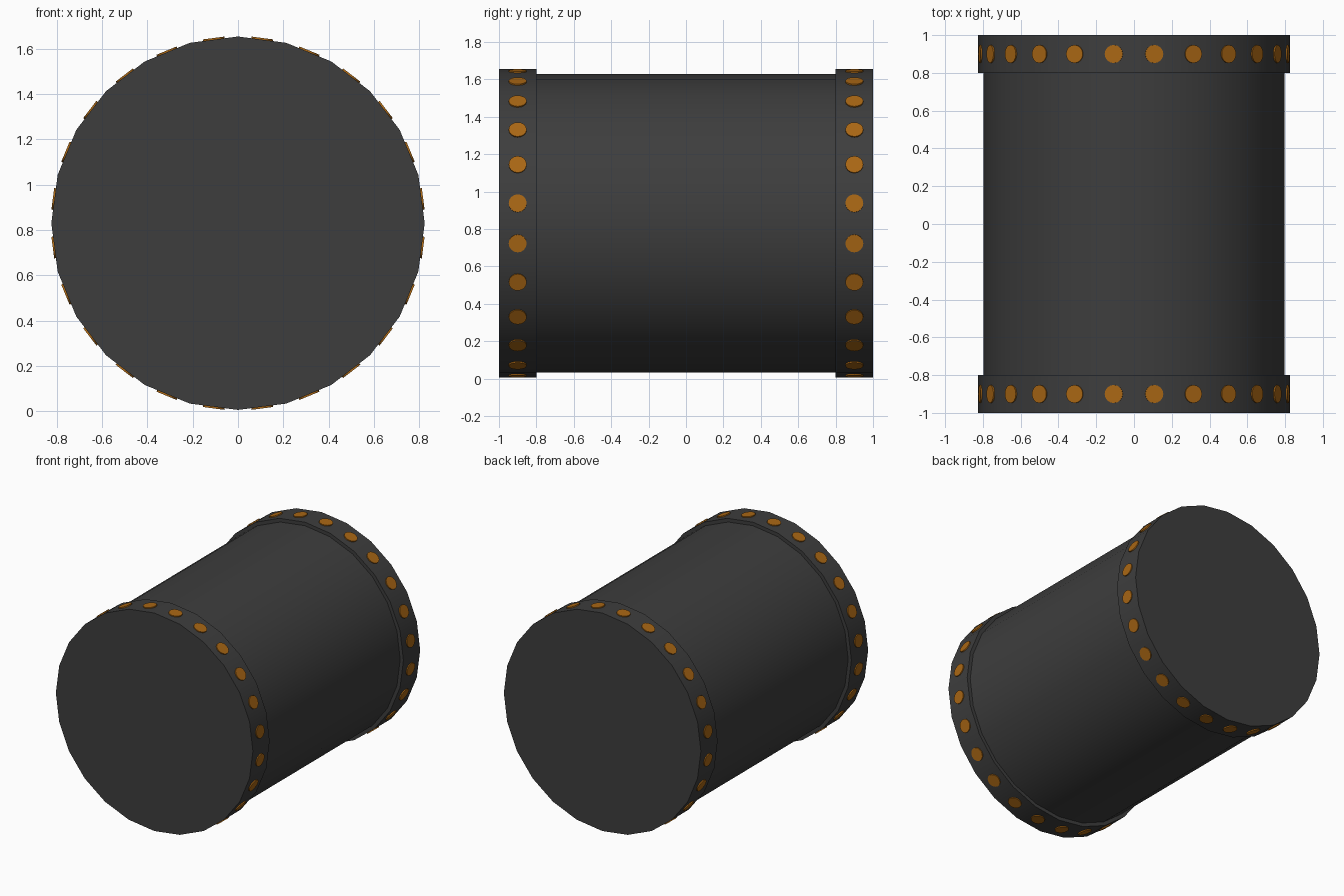
import bpy, math
from mathutils import Matrix, Vector

cube = bpy.data.objects.get("Cube")
if cube:
    bpy.data.objects.remove(cube, do_unlink=True)

CENTRE_Z = 0.83
SIDES = 24
STEP = 2 * math.pi / SIDES
FLANGE_R = 0.825


def make_material(name, rgb):
    mat = bpy.data.materials.new(name)
    mat.use_nodes = True
    colour = (*rgb, 1.0)
    mat.diffuse_color = colour
    bsdf = mat.node_tree.nodes["Principled BSDF"]
    bsdf.inputs["Base Color"].default_value = colour
    bsdf.inputs["Roughness"].default_value = 0.6
    return mat


dark_metal = make_material("dark metal", (0.047, 0.047, 0.047))
bronze = make_material("bronze", (0.40, 0.135, 0.007))


def cylinder(name, radius, depth, sides, matrix, mat):
    bpy.ops.mesh.primitive_cylinder_add(vertices=sides, radius=radius, depth=depth)
    obj = bpy.context.object
    obj.name = name
    obj.matrix_world = matrix
    obj.data.materials.append(mat)
    bpy.ops.object.shade_smooth_by_angle(angle=math.radians(30))
    return obj


def along_y(y):
    return Matrix.Translation((0, y, CENTRE_Z)) @ Matrix.Rotation(math.pi / 2, 4, 'X')


# Drum body lying along y
cylinder("drum_body", 0.798, 1.7, SIDES, along_y(0), dark_metal)

# End flanges, each with one rivet in the middle of every facet
apothem = FLANGE_R * math.cos(STEP / 2)
for end, y in (("front", -0.9), ("back", 0.9)):
    cylinder(f"{end}_flange", FLANGE_R, 0.2, SIDES, along_y(y), dark_metal)
    for i in range(SIDES):
        a = (i + 0.5) * STEP
        out = Vector((math.cos(a), 0, math.sin(a)))
        pos = out * apothem + Vector((0, y, CENTRE_Z))
        turn = out.to_track_quat('Z', 'Y').to_matrix().to_4x4()
        cylinder(f"{end}_rivet_{i + 1}", 0.048, 0.015, 16,
                 Matrix.Translation(pos) @ turn, bronze)
